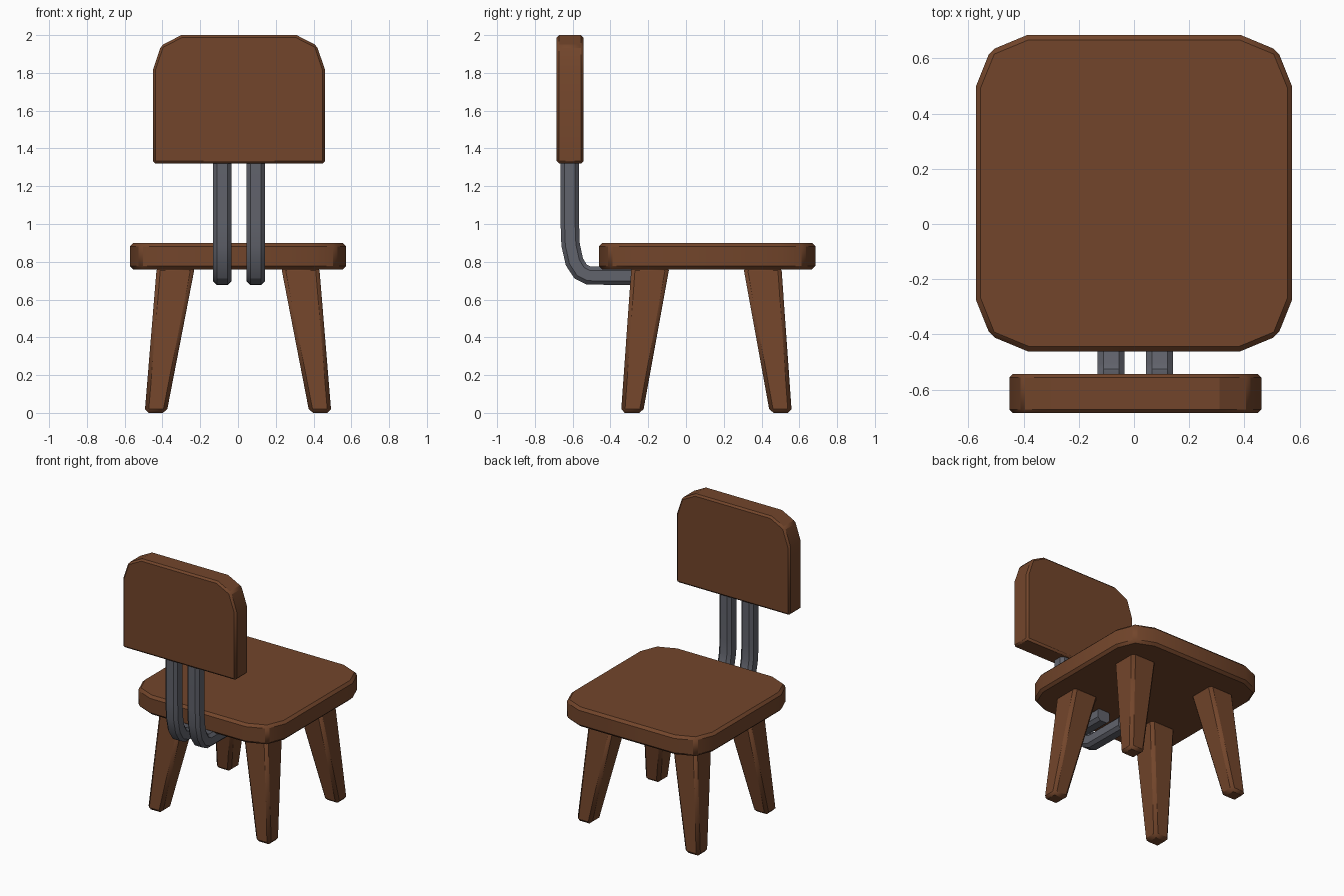
import bpy, bmesh, math
from mathutils import Vector

if "Cube" in bpy.data.objects:
    bpy.data.objects.remove(bpy.data.objects["Cube"])


def material(name, color):
    m = bpy.data.materials.new(name)
    m.diffuse_color = color
    m.use_nodes = True
    m.node_tree.nodes["Principled BSDF"].inputs["Base Color"].default_value = m.diffuse_color
    return m


wood = material("wood", (0.17, 0.06, 0.024, 1))
metal = material("metal", (0.12, 0.125, 0.15, 1))


def loft(name, rings, mat, bevel=0.0, segments=1):
    """Skin a list of equal-length rings, cap the ends, optionally bevel."""
    bm = bmesh.new()
    loops = [[bm.verts.new(p) for p in r] for r in rings]
    n = len(loops[0])
    for a, b in zip(loops, loops[1:]):
        for i in range(n):
            j = (i + 1) % n
            bm.faces.new((a[i], a[j], b[j], b[i]))
    bm.faces.new(loops[0][::-1])
    bm.faces.new(loops[-1])
    bmesh.ops.recalc_face_normals(bm, faces=bm.faces)
    me = bpy.data.meshes.new(name)
    bm.to_mesh(me)
    bm.free()
    me.materials.append(mat)
    ob = bpy.data.objects.new(name, me)
    bpy.context.collection.objects.link(ob)
    if bevel:
        mod = ob.modifiers.new("soft_edges", "BEVEL")
        mod.width = bevel
        mod.segments = segments
        mod.limit_method = "ANGLE"
        mod.angle_limit = math.radians(40)
    bpy.context.view_layer.objects.active = ob
    ob.select_set(True)
    bpy.ops.object.shade_smooth_by_angle(angle=math.radians(25))
    ob.select_set(False)
    return ob


CY = 0.112  # seat centre in y

# Seat: square slab with two-step clipped corners
corner = [(0.573, 0.385), (0.52, 0.517), (0.385, 0.573)]
outline = []
for sx, sy in ((1, 1), (-1, 1), (-1, -1), (1, -1)):
    pts = corner if sx * sy > 0 else corner[::-1]
    outline += [(sx * x, sy * y + CY) for x, y in pts]
loft("seat", [[(x, y, z) for x, y in outline] for z in (0.76, 0.90)], wood, 0.018)

# Backrest: upright slab with clipped top corners
half = [(0.456, 1.32), (0.456, 1.815), (0.412, 1.945), (0.305, 2.0)]
outline = half + [(-x, z) for x, z in half[::-1]]
loft("backrest", [[(x + 0.005, y, z) for x, z in outline] for y in (-0.685, -0.543)],
     wood, 0.013)


# Legs: tapered square posts splayed outwards
def square(cx, cy, h, z):
    return [(cx + sx * h, cy + sy * h, z)
            for sx, sy in ((1, 1), (-1, 1), (-1, -1), (1, -1))]


for sx, side in ((-1, "left"), (1, "right")):
    for sy, end in ((-1, "back"), (1, "front")):
        loft(f"{end}_{side}_leg",
             [square(sx * 0.436, CY - 0.004 + sy * 0.394, 0.058, 0),
              square(sx * 0.329, CY - 0.004 + sy * 0.296, 0.101, 0.775)], wood, 0.02)

# Support bars: chamfered square tube bent from under the seat up to the backrest
path = [Vector(p) for p in ((-0.2, 0.725), (-0.515, 0.727), (-0.558, 0.748), (-0.591, 0.8),
                            (-0.611, 0.89), (-0.615, 1.0), (-0.615, 1.35))]
R, C = 0.049, 0.028
section = [(R, C), (C, R), (-C, R), (-R, C), (-R, -C), (-C, -R), (C, -R), (R, -C)]
for cx, side in ((-0.083, "left"), (0.093, "right")):
    rings = []
    for i, p in enumerate(path):
        t = (path[min(i + 1, len(path) - 1)] - p).normalized() if i == 0 else \
            (p - path[i - 1]).normalized()
        if 0 < i < len(path) - 1:
            t = (t + (path[i + 1] - p).normalized()).normalized()
        nrm = Vector((-t.y, t.x))
        rings.append([(cx + u, p.x + nrm.x * v, p.y + nrm.y * v) for u, v in section])
    loft(f"{side}_support_bar", rings, metal)
